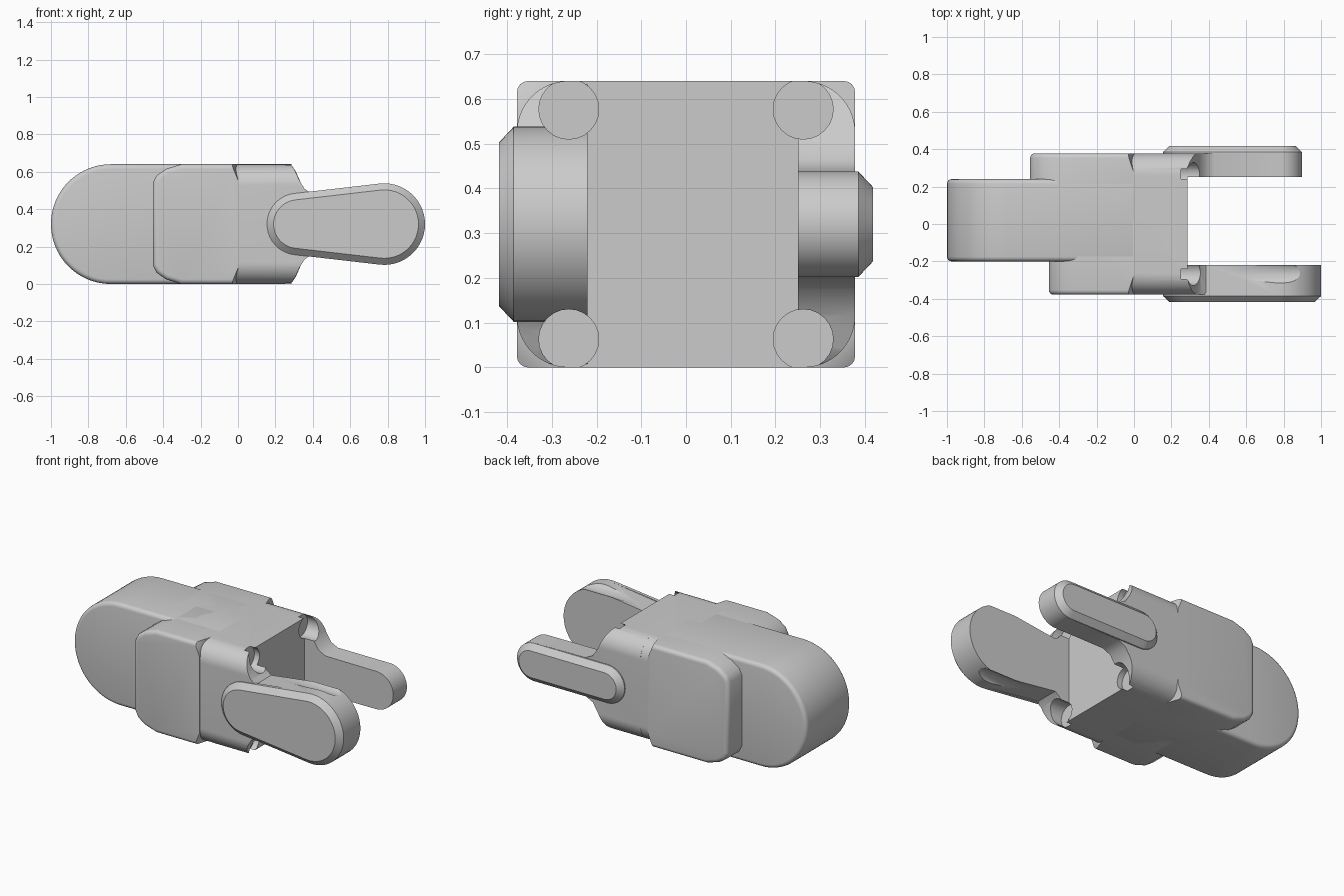
import bpy, bmesh, math
from mathutils import Vector

if "Cube" in bpy.data.objects:
    bpy.data.objects.remove(bpy.data.objects["Cube"])

H = 0.64          # overall height
MID = H / 2
SIDE = 0.378      # half width of the body

grey = bpy.data.materials.new("plain grey")
grey.use_nodes = True
grey.diffuse_color = (0.6, 0.6, 0.6, 1)
grey.node_tree.nodes["Principled BSDF"].inputs["Base Color"].default_value = (0.6, 0.6, 0.6, 1)


def activate(obj):
    bpy.ops.object.select_all(action='DESELECT')
    obj.select_set(True)
    bpy.context.view_layer.objects.active = obj


def apply(obj, kind, **settings):
    mod = obj.modifiers.new(kind, kind)
    for key, value in settings.items():
        setattr(mod, key, value)
    activate(obj)
    bpy.ops.object.modifier_apply(modifier=mod.name)


def loft(name, ring_a, ring_b):
    """Solid between two rings with the same number of points."""
    bm = bmesh.new()
    a = [bm.verts.new(p) for p in ring_a]
    b = [bm.verts.new(p) for p in ring_b]
    bm.faces.new(a)
    bm.faces.new(b)
    n = len(a)
    for i in range(n):
        j = (i + 1) % n
        bm.faces.new((a[i], a[j], b[j], b[i]))
    bmesh.ops.recalc_face_normals(bm, faces=bm.faces)
    mesh = bpy.data.meshes.new(name)
    bm.to_mesh(mesh)
    bm.free()
    mesh.materials.append(grey)
    obj = bpy.data.objects.new(name, mesh)
    bpy.context.collection.objects.link(obj)
    return obj


def along_y(name, points, y0, y1, points_end=None):
    return loft(name, [(x, y0, z) for x, z in points],
                [(x, y1, z) for x, z in points_end or points])


def along_x(name, points, x0, x1):
    return loft(name, [(x0, y, z) for y, z in points], [(x1, y, z) for y, z in points])


def arc(cx, cz, r, start, end, n=16):
    angles = [math.radians(start + (end - start) * i / n) for i in range(n + 1)]
    return [(cx + r * math.cos(t), cz + r * math.sin(t)) for t in angles]


def capsule(x0, r0, x1, r1):
    """Tapered slot outline; the straight sides are tangent to both ends."""
    t = 90 + math.degrees(math.asin((r1 - r0) / (x1 - x0)))
    return arc(x1, MID, r1, -t, t, 28) + arc(x0, MID, r0, t, 360 - t, 20)


def rounded_section(inset=0.0):
    w, r = SIDE - inset, 0.115
    return (arc(w - r, H - r, r, 0, 90) + arc(r - w, H - r, r, 90, 180)
            + arc(r - w, r, r, 180, 270) + arc(w - r, r, r, 270, 360))


def trim(obj, point, normal):
    """Cut away the side the normal points to and close the cut."""
    bm = bmesh.new()
    bm.from_mesh(obj.data)
    bmesh.ops.bisect_plane(bm, geom=bm.verts[:] + bm.edges[:] + bm.faces[:],
                           plane_co=point, plane_no=normal, clear_outer=True)
    bmesh.ops.holes_fill(bm, edges=[e for e in bm.edges if e.is_boundary], sides=0)
    bmesh.ops.recalc_face_normals(bm, faces=bm.faces)
    bm.to_mesh(obj.data)
    bm.free()


parts = []

# Rounded tongue
tongue = along_y("tongue", [(0.02, 0), (0.02, H)] + arc(-0.68, MID, MID, 90, 270, 40), -0.2, 0.24)
apply(tongue, 'BEVEL', width=0.025, segments=4, limit_method='ANGLE')
parts.append(tongue)

# Cheeks beside the tongue, with notched corners at the joint
for name, side, x0 in (("front_cheek", -1, -0.455), ("back_cheek", 1, -0.555)):
    half = [(x0, 0.1), (x0 + 0.02, 0.06), (x0 + 0.07, 0.025), (x0 + 0.15, 0), (0.1, 0)]
    outline = half + [(x, H - z) for x, z in reversed(half)]
    cheek = along_y(name, outline, -0.05 * side, SIDE * side)
    apply(cheek, 'BEVEL', width=0.025, segments=4, limit_method='ANGLE')
    trim(cheek, (0, 0, 0), (1, 0, 0))
    for up in (-1, 1):
        a = Vector((0, side * SIDE, MID + up * 0.235))
        b = Vector((-0.035, side * SIDE, MID + up * MID))
        c = Vector((0, side * 0.27, MID + up * MID))
        normal = (b - a).cross(c - a)
        if normal.x < 0:
            normal.negate()
        trim(cheek, a, normal)
    parts.append(cheek)

# Clevis block with large corner rounding
block = along_x("clevis_block", rounded_section(0.001), -0.09, 0.285)
drilled = [block]

# Lugs flaring out of the block, with chamfered caps
envelope = along_x("lug_envelope", rounded_section(), -0.2, 1.2)
for name, side, inner, shape, flare in (
        ("front", -1, 0.22, (0.32, 0.165, 0.782, 0.218),
         [(0.27, H), (0.29, 0.63), (0.305, 0.605), (0.33, 0.55), (0.355, 0.51), (0.385, 0.488)]),
        ("back", 1, 0.25, (0.273, 0.118, 0.78, 0.118),
         [(0.27, H), (0.29, 0.63), (0.31, 0.6), (0.345, 0.52), (0.38, 0.465), (0.43, 0.44)])):
    x0, r0, x1, r1 = shape
    t = 90 + math.degrees(math.asin((r1 - r0) / (x1 - x0)))
    outline = ([(0.05, 0), (0.05, H)] + flare + arc(x1, MID, r1, t, -t, 28)
               + [(x, H - z) for x, z in reversed(flare)])
    lug = along_y(name + "_lug", outline, side * inner, side * 0.4)
    apply(lug, 'BOOLEAN', operation='INTERSECT', object=envelope, solver='EXACT')
    drilled.append(lug)
    rim = capsule(x0, r0, x1, r1)
    top = capsule(x0, r0 - 0.035, x1, r1 - 0.035)
    foot = along_y(name + "_cap_foot", rim, side * 0.365, side * 0.385)
    cap = along_y(name + "_cap", rim, side * 0.385, side * 0.418, top)
    parts += [foot, cap]
bpy.data.objects.remove(envelope)

# Four long bores running through the block face and along the lugs
for y in (-0.262, 0.262):
    for z in (0.063, H - 0.063):
        bore = along_x("bore_cutter", arc(y, z, 0.067, 0, 345, 23), 0.25, 1.3)
        for obj in drilled:
            apply(obj, 'BOOLEAN', operation='DIFFERENCE', object=bore, solver='EXACT')
        bpy.data.objects.remove(bore)

for obj in parts + drilled:
    activate(obj)
    bpy.ops.object.shade_smooth_by_angle(angle=math.radians(32))
